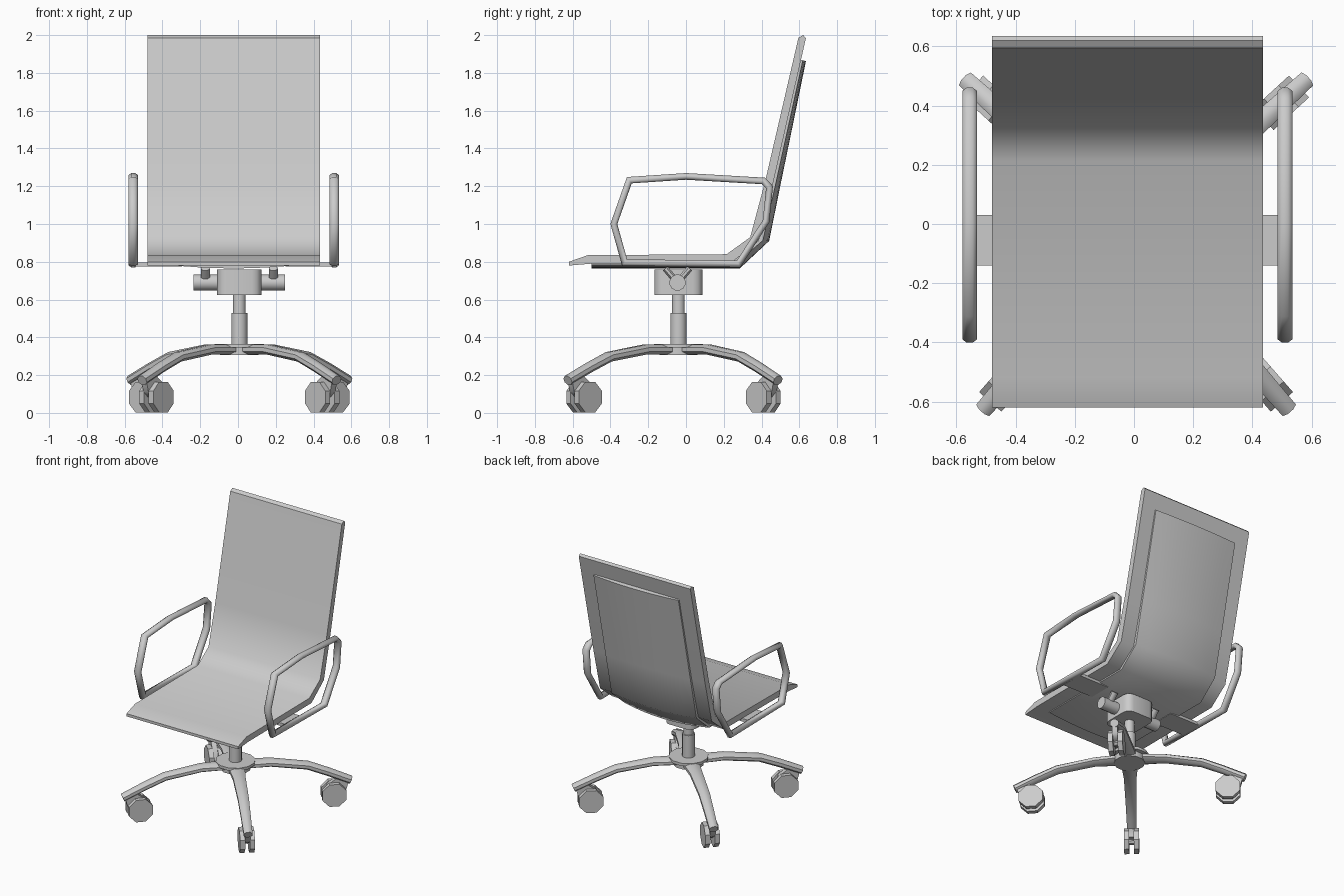
import bpy, bmesh
from math import radians, sin, cos, pi
from mathutils import Vector, Matrix

cube = bpy.data.objects.get("Cube")
if cube:
    bpy.data.objects.remove(cube, do_unlink=True)

GREY = bpy.data.materials.new("plain grey")
GREY.use_nodes = True
GREY.diffuse_color = (0.6, 0.6, 0.6, 1)
GREY.node_tree.nodes["Principled BSDF"].inputs["Base Color"].default_value = (0.6, 0.6, 0.6, 1)

SEAT_X = -0.0225   # middle of seat and arms
BASE = Vector((0.007, -0.04, 0))   # middle of column and legs


def finish(name, bm, loc=(0, 0, 0), turn=0, angle=45):
    bmesh.ops.recalc_face_normals(bm, faces=bm.faces)
    mesh = bpy.data.meshes.new(name)
    bm.to_mesh(mesh)
    bm.free()
    mesh.materials.append(GREY)
    obj = bpy.data.objects.new(name, mesh)
    bpy.context.collection.objects.link(obj)
    obj.location = loc
    obj.rotation_euler.z = radians(turn)
    bpy.ops.object.select_all(action='DESELECT')
    obj.select_set(True)
    bpy.context.view_layer.objects.active = obj
    bpy.ops.object.shade_smooth_by_angle(angle=radians(angle))
    return obj


def skin(rings, closed=False):
    """Join rings of points into a tube, capped unless it is a loop."""
    bm = bmesh.new()
    vs = [[bm.verts.new(p) for p in ring] for ring in rings]
    n = len(vs[0])
    for i in range(len(vs) if closed else len(vs) - 1):
        a, b = vs[i], vs[(i + 1) % len(vs)]
        for j in range(n):
            k = (j + 1) % n
            bm.faces.new((a[j], a[k], b[k], b[j]))
    if not closed:
        bm.faces.new(vs[0])
        bm.faces.new(vs[-1][::-1])
    return bm


def normals(path, closed=False):
    """Mitred normals of a path in the (along, up) plane."""
    pts, out = [Vector(p) for p in path], []
    n = len(pts)
    for i, p in enumerate(pts):
        before = pts[i - 1] if closed or i else None
        after = pts[(i + 1) % n] if closed or i < n - 1 else None
        d1 = (p - before).normalized() if before else (after - p).normalized()
        d2 = (after - p).normalized() if after else d1
        d = (d1 + d2).normalized()
        out.append(Vector((-d.y, d.x)) / max(d.dot(d1), 0.5))
    return out


def sweep(path, widths, thick, sides=8, closed=False):
    rings = []
    for p, nrm, w in zip(path, normals(path, closed), widths):
        ring = []
        for j in range(sides):
            t = 2 * pi * (j + 0.5) / sides
            off = nrm * (thick * sin(t))
            ring.append((p[0] + off.x, w * cos(t), p[1] + off.y))
        rings.append(ring)
    return skin(rings, closed)


def extrude(profile, half):
    return skin([[(a, s * half, z) for a, z in profile] for s in (-1, 1)])


def cylinder(name, r, depth, loc, sides=16, axis='Z', turn=0):
    bm = bmesh.new()
    bmesh.ops.create_cone(bm, cap_ends=True, segments=sides, radius1=r, radius2=r, depth=depth)
    bmesh.ops.rotate(bm, verts=bm.verts, matrix=Matrix.Rotation(pi / sides, 3, 'Z'))
    if axis != 'Z':
        rot = Matrix.Rotation(pi / 2, 3, 'X' if axis == 'Y' else 'Y')
        bmesh.ops.rotate(bm, verts=bm.verts, matrix=rot)
    return finish(name, bm, loc, turn, 40 if sides < 10 else 50)


def box(name, size, loc, turn=0, bevel=0.0):
    bm = bmesh.new()
    bmesh.ops.create_cube(bm, size=1)
    bmesh.ops.scale(bm, vec=size, verts=bm.verts)
    if bevel:
        upright = [e for e in bm.edges if abs(e.verts[0].co.z - e.verts[1].co.z) > 0.01]
        bmesh.ops.bevel(bm, geom=upright, offset=bevel, segments=3, profile=0.5, affect='EDGES')
    return finish(name, bm, loc, turn)


# Seat and backrest: one bent sheet
top = [(-0.62, 0.80), (-0.52, 0.835), (0.215, 0.84), (0.34, 0.93), (0.42, 1.23), (0.595, 1.985)]
under = [(0.62, 2.0), (0.635, 1.985), (0.462, 1.22), (0.385, 0.91), (0.24, 0.795), (-0.5, 0.79), (-0.62, 0.78)]
finish("seat_and_back", extrude(top + under, 0.4575), (SEAT_X, 0, 0), 90)

# Support shell: bowed panel under the seat and behind the back
inner = [(-0.5, 0.80), (0.235, 0.80), (0.38, 0.915), (0.455, 1.22), (0.605, 1.87)]
outer = [(-0.5, 0.765), (0.285, 0.765), (0.44, 0.91), (0.505, 1.23), (0.635, 1.862)]
rings = []
for i in range(9):
    u = i / 4 - 1
    bow = 0.45 + 0.55 * (1 - u * u)
    shell = [Vector(a).lerp(Vector(b), bow) for a, b in zip(inner, outer)]
    rings.append([(a, 0.348 * u, z) for a, z in inner + shell[::-1]])
finish("support_shell", skin(rings), (SEAT_X, 0, 0), 90)

# Armrest loops with their mounting plates
loop = [(-0.30, 1.232), (0, 1.252), (0.41, 1.228), (0.442, 1.195), (0.424, 1.015),
        (0.278, 0.788), (-0.325, 0.796), (-0.382, 1.0)]
for side, s in (("left", 1), ("right", -1)):
    arm = sweep(loop, [0.027] * len(loop), 0.019, 8, True)
    finish(side + "_armrest", arm, (SEAT_X + s * 0.5325, 0, 0), 90, 60)
    box(side + "_arm_plate", (0.25, 0.17, 0.022), (SEAT_X + s * 0.4, -0.055, 0.785))

# Tilt mechanism with a knob and V bracket on either side
box("tilt_housing", (0.235, 0.255, 0.135), BASE + Vector((0, 0, 0.6925)), 0, 0.05)
vee = [(-0.11, 0.765), (-0.045, 0.69), (0.02, 0.765)]
for side, s in (("left", 1), ("right", -1)):
    cylinder(side + "_knob", 0.043, 0.15, BASE + Vector((s * 0.168, -0.005, 0.69)), 12, 'X')
    finish(side + "_bracket", sweep(vee, [0.026] * 3, 0.018), (BASE.x + s * 0.18, 0, 0), 90)

# Gas column and hub
cylinder("column_rod", 0.034, 0.14, BASE + Vector((0, 0, 0.58)))
cylinder("column_sleeve", 0.043, 0.2, BASE + Vector((0, 0, 0.43)))
cylinder("hub", 0.105, 0.055, BASE + Vector((0, 0, 0.333)), 12)
cylinder("hub_plate", 0.135, 0.02, BASE + Vector((0, 0, 0.355)), 12)

# Four arched legs, each ending in a twin-wheel caster
leg_path = [(0.05, 0.335), (0.24, 0.335), (0.49, 0.297), (0.63, 0.24), (0.78, 0.172)]
leg_width = [0.062, 0.046, 0.04, 0.036, 0.032]
for side, turn in (("front_left", -48.7), ("front_right", 228.7), ("back_left", 42.5), ("back_right", 137.5)):
    way = Vector((cos(radians(turn)), sin(radians(turn)), 0))
    across = Vector((-way.y, way.x, 0))
    finish(side + "_leg", sweep(leg_path, leg_width, 0.028), BASE, turn, 50)
    hub = BASE + way * 0.665 + Vector((0, 0, 0.083))
    for k, s in (("a", 1), ("b", -1)):
        cylinder(f"{side}_wheel_{k}", 0.088, 0.034, hub + across * s * 0.033, 8, 'Y', turn)
    cylinder(side + "_axle", 0.025, 0.09, hub, 8, 'Y', turn)
    hood = [(-0.06, 0.0), (0.05, 0.0), (0.085, 0.03), (0.1, 0.085), (0.03, 0.12), (-0.04, 0.07)]
    finish(side + "_caster_hood", extrude(hood, 0.018), hub, turn)
